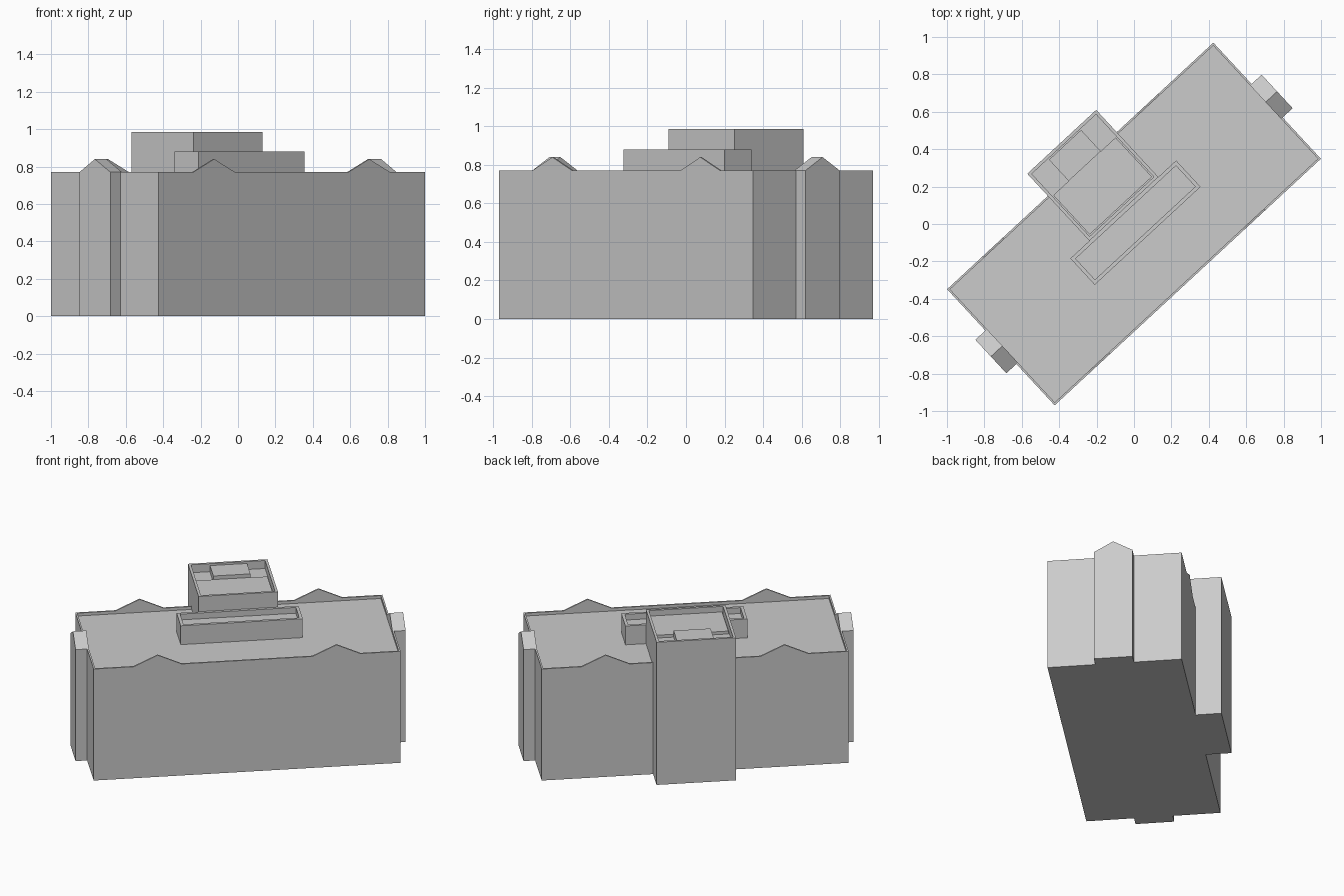
import bpy, bmesh, math

cube = bpy.data.objects.get("Cube")
if cube:
    bpy.data.objects.remove(cube, do_unlink=True)

# One plain grey for the whole building
grey = bpy.data.materials.new("plain grey")
grey.use_nodes = True
colour = (0.6, 0.6, 0.6, 1)
grey.diffuse_color = colour
grey.node_tree.nodes["Principled BSDF"].inputs["Base Color"].default_value = colour

ANGLE = math.radians(42.8)           # the building stands turned on its site
L, W, T = 0.97, 0.423, 0.011         # half length, half width, wall thickness
ROOF, EAVE, PEAK = 0.75, 0.77, 0.84


def prism(name, profile, axis, start, end, rim=0, depth=0):
    """Extrude a (length or width, height) profile along an axis; optionally sink the top inside a rim."""
    bm = bmesh.new()

    def place(p, d):
        return (d, p[0], p[1]) if axis == "x" else (p[0], d, p[1])
    face = bm.faces.new([bm.verts.new(place(p, start)) for p in profile])
    ext = bmesh.ops.extrude_face_region(bm, geom=[face], use_keep_orig=True)["geom"]
    for v in ext:
        if isinstance(v, bmesh.types.BMVert):
            v.co["xy".index(axis)] += end - start
    bmesh.ops.recalc_face_normals(bm, faces=bm.faces[:])
    if rim:
        top = max(bm.faces, key=lambda f: f.calc_center_median().z)
        bmesh.ops.inset_individual(bm, faces=[top], thickness=rim)
        floor = bmesh.ops.extrude_discrete_faces(bm, faces=[top])["faces"][0]
        for v in floor.verts:
            v.co.z -= depth
        bmesh.ops.recalc_face_normals(bm, faces=bm.faces[:])
    mesh = bpy.data.meshes.new(name)
    bm.to_mesh(mesh)
    bm.free()
    mesh.materials.append(grey)
    obj = bpy.data.objects.new(name, mesh)
    obj.rotation_euler.z = ANGLE
    bpy.context.collection.objects.link(obj)


def box(name, x0, x1, y0, y1, z0, z1, rim=0, depth=0):
    prism(name, [(x0, z0), (x1, z0), (x1, z1), (x0, z1)], "y", y0, y1, rim, depth)


def gabled(half, centres, spread):
    """Wall outline with small gables rising from its top edge."""
    pts = [(half, EAVE), (half, 0), (-half, 0), (-half, EAVE)]
    for c in centres:
        pts += [(c - spread, EAVE), (c, PEAK), (c + spread, EAVE)]
    return pts


# Main block, flat roof inside the walls
box("main_block", -L + T, L - T, -W + T, W - T, 0, ROOF)

# Outer walls with parapets and gables, and a gabled bay at each end
bay = [(-0.122, 0), (0.122, 0), (0.122, EAVE), (0, PEAK), (-0.122, EAVE)]
for side, s in (("left", 1), ("right", -1)):
    prism(side + "_end_wall", gabled(W - T, [0], 0.122), "x", s * (L - T), s * L)
    prism(side + "_end_bay", bay, "x", s * L, s * 1.043)
for side, s in (("front", -1), ("back", 1)):
    prism(side + "_long_wall", gabled(L, [-0.565, 0.565], 0.152), "y", s * (W - T), s * W)

# Back tower: reaches the ground outside the wall and stands on the roof inside it
tower = [(W, 0), (0.585, 0), (0.585, 0.985), (0.096, 0.985), (0.096, ROOF), (W, ROOF)]
prism("back_tower", tower, "x", -0.236, 0.266, rim=0.024, depth=0.055)
box("tower_front_deck", -0.212, 0.242, 0.12, 0.406, 0.93, 0.95)
box("tower_roof_block", -0.1, 0.134, 0.406, 0.561, 0.93, 0.975)

# Long low structure on the roof
box("roof_structure", -0.375, 0.396, -0.096, 0.096, ROOF, 0.88, rim=0.028, depth=0.04)
